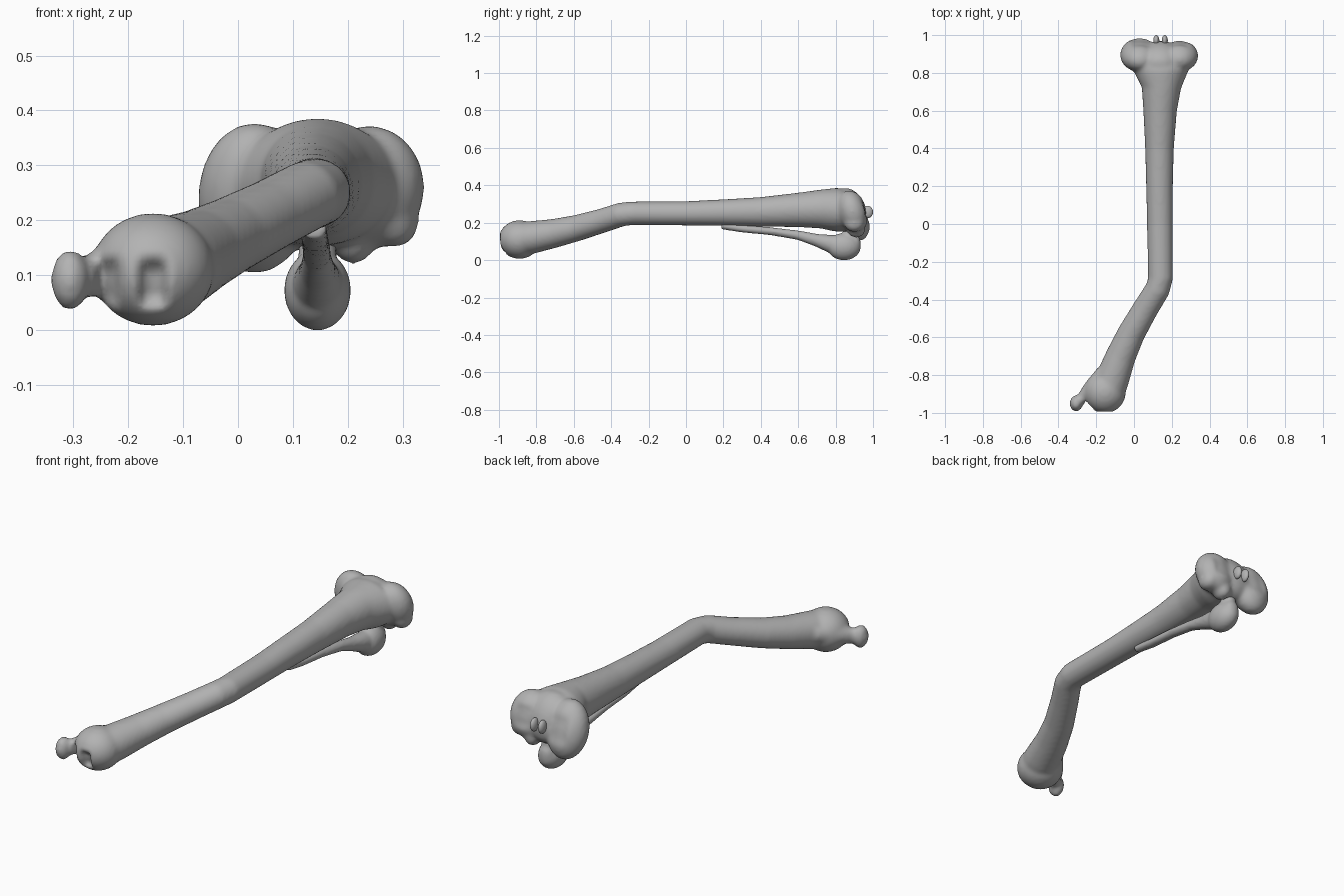
import bpy, bmesh, math
from mathutils import Vector, Matrix

cube = bpy.data.objects.get("Cube")
if cube:
    bpy.data.objects.remove(cube, do_unlink=True)

bone = bpy.data.materials.new("bone grey")
bone.use_nodes = True
bone.diffuse_color = (0.45, 0.45, 0.45, 1)
bone.node_tree.nodes["Principled BSDF"].inputs["Base Color"].default_value = bone.diffuse_color


def loft(bm, stations, sides=28):
    """Closed tube through (x, y, z, half width, half height) stations."""
    pts = [Vector(s[:3]) for s in stations]
    rings = []
    for i, (p, s) in enumerate(zip(pts, stations)):
        t = (pts[min(i + 1, len(pts) - 1)] - pts[max(i - 1, 0)]).normalized()
        side = t.cross(Vector((0, 0, 1))).normalized()
        up = side.cross(t)
        angles = [2 * math.pi * k / sides for k in range(sides)]
        rings.append([bm.verts.new(p + side * s[3] * math.cos(a) + up * s[4] * math.sin(a))
                      for a in angles])
    for a, b in zip(rings, rings[1:]):
        for k in range(sides):
            j = (k + 1) % sides
            bm.faces.new((a[k], a[j], b[j], b[k]))
    bm.faces.new(rings[0][::-1])
    bm.faces.new(rings[-1])


def blob(bm, centre, radii, tilt=0):
    m = (Matrix.Translation(centre) @ Matrix.Rotation(math.radians(tilt), 4, 'X')
         @ Matrix.Diagonal((*radii, 1)))
    bmesh.ops.create_uvsphere(bm, u_segments=32, v_segments=20, radius=1, matrix=m)


def make(name, bm, voxel=0, smooth=0):
    bmesh.ops.recalc_face_normals(bm, faces=bm.faces)
    mesh = bpy.data.meshes.new(name)
    bm.to_mesh(mesh)
    bm.free()
    ob = bpy.data.objects.new(name, mesh)
    bpy.context.collection.objects.link(ob)
    mesh.materials.append(bone)
    bpy.ops.object.select_all(action='DESELECT')
    ob.select_set(True)
    bpy.context.view_layer.objects.active = ob
    if voxel:
        r = ob.modifiers.new("fuse", 'REMESH')
        r.mode, r.voxel_size = 'VOXEL', voxel
        s = ob.modifiers.new("soften", 'SMOOTH')
        s.factor, s.iterations = 0.5, smooth
        for n in ("fuse", "soften"):
            bpy.ops.object.modifier_apply(modifier=n)
    bpy.ops.object.shade_smooth()
    return ob


# Main bone: bent shaft flaring into both ends
bm = bmesh.new()
loft(bm, [(-0.15, -0.92, 0.11, 0.09, 0.09), (-0.115, -0.82, 0.122, 0.09, 0.087),
          (-0.07, -0.70, 0.144, 0.08, 0.077), (-0.015, -0.58, 0.172, 0.073, 0.07),
          (0.06, -0.45, 0.21, 0.068, 0.065), (0.125, -0.345, 0.244, 0.066, 0.064),
          (0.14, -0.29, 0.25, 0.066, 0.063), (0.137, 0, 0.25, 0.068, 0.065),
          (0.135, 0.2, 0.254, 0.071, 0.071), (0.135, 0.4, 0.258, 0.076, 0.079),
          (0.138, 0.6, 0.268, 0.089, 0.092), (0.145, 0.72, 0.273, 0.104, 0.104),
          (0.145, 0.8, 0.27, 0.14, 0.117), (0.14, 0.88, 0.26, 0.16, 0.11)])
# Upper head: two joint lobes and the body between them
blob(bm, (0.03, 0.895, 0.24), (0.103, 0.082, 0.142), 18)
blob(bm, (0.24, 0.89, 0.26), (0.1, 0.08, 0.115), 18)
blob(bm, (0.14, 0.875, 0.265), (0.12, 0.088, 0.125), 22)
blob(bm, (0.285, 0.9, 0.2), (0.045, 0.055, 0.05))
blob(bm, (0.21, 0.91, 0.165), (0.04, 0.05, 0.045))
# Lower end: rounded body and the side spur
blob(bm, (-0.155, -0.89, 0.11), (0.112, 0.112, 0.103))
loft(bm, [(-0.17, -0.78, 0.13, 0.03, 0.04), (-0.23, -0.87, 0.11, 0.04, 0.045),
          (-0.29, -0.94, 0.093, 0.026, 0.036)])
blob(bm, (-0.306, -0.95, 0.091), (0.035, 0.043, 0.056))
main = make("main_bone", bm, 0.01, 8)

# Press joint hollows into the ends: (x, z, half width, half height, depth)
front_dents = [(-0.237, 0.085, 0.02, 0.04, 0.035), (-0.155, 0.085, 0.024, 0.04, 0.035)]
back_dents = [(0.04, 0.26, 0.05, 0.06, 0.012), (0.24, 0.27, 0.05, 0.05, 0.012)]
for v in main.data.vertices:
    x, y, z = v.co
    for dents, sign, inside in ((front_dents, 1, y < -0.9), (back_dents, -1, y > 0.9)):
        if inside:
            for cx, cz, w, h, depth in dents:
                v.co.y += sign * depth * math.exp(-((x - cx) / w) ** 4 - ((z - cz) / h) ** 4)

# Slender lower bone, joining the shaft underneath
bm = bmesh.new()
loft(bm, [(0.14, 0.19, 0.185, 0.022, 0.02), (0.14, 0.3, 0.168, 0.026, 0.02),
          (0.142, 0.45, 0.155, 0.026, 0.021), (0.144, 0.6, 0.133, 0.026, 0.025),
          (0.145, 0.7, 0.106, 0.034, 0.034), (0.145, 0.78, 0.085, 0.045, 0.05),
          (0.145, 0.86, 0.075, 0.05, 0.06)])
blob(bm, (0.145, 0.845, 0.072), (0.061, 0.09, 0.073))
blob(bm, (0.145, 0.9, 0.085), (0.04, 0.035, 0.055))
blob(bm, (0.145, 0.88, 0.14), (0.035, 0.04, 0.05))
make("slender_bone", bm, 0.008, 5)

# Pair of small ridge bumps between the joint lobes
for name, x in (("right_ridge_bump", 0.118), ("left_ridge_bump", 0.163)):
    bm = bmesh.new()
    blob(bm, (x, 0.972, 0.257), (0.016, 0.028, 0.033))
    make(name, bm)
